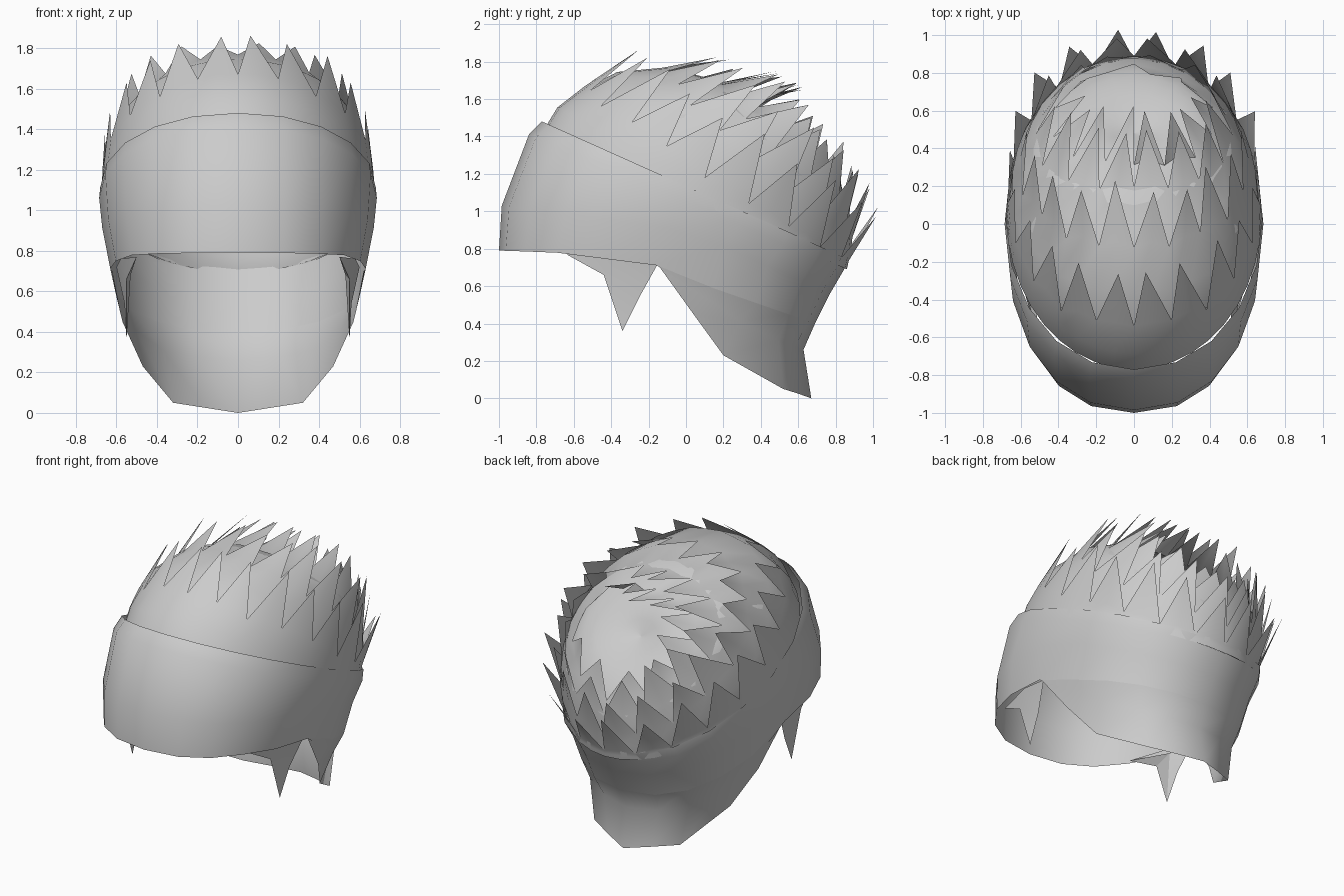
import bpy, math, random
from mathutils import Vector

random.seed(4)
if "Cube" in bpy.data.objects:
    bpy.data.objects.remove(bpy.data.objects["Cube"])

grey = bpy.data.materials.new("plain_grey")
grey.use_nodes = True
grey.diffuse_color = (0.6, 0.6, 0.6, 1)
grey.node_tree.nodes["Principled BSDF"].inputs["Base Color"].default_value = (0.6, 0.6, 0.6, 1)


def make(name, verts, faces, angle=40):
    mesh = bpy.data.meshes.new(name)
    mesh.from_pydata([tuple(v) for v in verts], [], faces)
    mesh.materials.append(grey)
    mesh.update()
    obj = bpy.data.objects.new(name, mesh)
    bpy.context.collection.objects.link(obj)
    bpy.ops.object.select_all(action="DESELECT")
    obj.select_set(True)
    bpy.context.view_layer.objects.active = obj
    bpy.ops.object.shade_smooth_by_angle(angle=math.radians(angle))


def loft(name, rows, closed=True, angle=40):
    n = len(rows[0])
    verts = [p for row in rows for p in row]
    faces = []
    for r in range(len(rows) - 1):
        for i in range(n if closed else n - 1):
            j = (i + 1) % n
            faces.append((r * n + i, r * n + j, (r + 1) * n + j, (r + 1) * n + i))
    make(name, verts, faces, angle)


def piecewise(points, x):
    if x <= points[0][0]:
        return points[0][1]
    for (a, u), (b, v) in zip(points, points[1:]):
        if x <= b:
            return u + (v - u) * (x - a) / (b - a)
    return points[-1][1]


# Headband: tilted rings, tall in front and low behind
COLS = 20


def band_ring(width, power, heights):
    front, back = heights[0][0], heights[-1][0]
    ring = []
    for i in range(COLS):
        a = math.tau * i / COLS
        s, c = math.sin(a), math.cos(a)
        x = width * math.copysign(abs(s) ** (2 / power), s)
        y = (front + back) / 2 - (back - front) / 2 * math.copysign(abs(c) ** (2 / power), c)
        ring.append(Vector((x, y, piecewise(heights, y))))
    return ring


band_hem = band_ring(0.63, 2.3, [(-1, 0.79), (-0.7, 0.78), (-0.15, 0.71), (0, 0.64), (0.69, 0.4)])
loft("headband", [
    band_hem,
    band_ring(0.67, 2.2, [(-0.985, 1.03), (0, 0.9), (0.77, 0.56)]),
    band_ring(0.685, 2.2, [(-0.84, 1.41), (0, 1.06), (0.84, 0.68)]),
    band_ring(0.68, 2.1, [(-0.77, 1.48), (0.1, 1.09), (0.57, 0.88), (0.87, 0.74)]),
])

# Scalp: rings that lean back from the hairline to a crown facing the rear
FRONT = [(-0.77, 1.42), (-0.66, 1.6), (-0.42, 1.74), (-0.1, 1.77), (0.18, 1.7), (0.38, 1.57), (0.5, 1.38)]
BACK = [(0.86, 0.69), (0.89, 0.82), (0.89, 0.94), (0.85, 1.06), (0.77, 1.17), (0.65, 1.28), (0.5, 1.38)]
WIDTH = [0.675, 0.668, 0.615, 0.53, 0.41, 0.24, 0]
CORE = Vector((0, 0.15, 0.95))


def along(values, t):
    i = min(int(t), len(values) - 2)
    return Vector(values[i]).lerp(Vector(values[i + 1]), t - i)


def scalp(a, t, lift=0.0):
    f, b = along(FRONT, t), along(BACK, t)
    w = along([(v, 0) for v in WIDTH], t)[0]
    m = (f + b) / 2 + (f - b) / 2 * math.cos(a)
    p = Vector((w * math.sin(a), m[0], m[1]))
    return p + (p - CORE).normalized() * lift


angles = [math.tau * i / 24 for i in range(24)]
loft("scalp", [[scalp(a, t / 2, -0.03 if t else -0.004) for a in angles] for t in range(13)])


# Hair layers: swept bands whose free edge is cut into spikes
def hair_layer(name, count, front_t, back_t, length, flare):
    n = count * 2
    low, mid, edge, tips = [], [], [], []
    for i in range(n):
        a = math.tau * i / n
        back = (1 - math.cos(a)) / 2
        level = front_t + (back_t - front_t) * back
        start = max(0, level - 1.6)
        t = level - (0.2 * random.random() if i % 2 == 0 else 0)
        low.append(scalp(a, start, -0.012 if start else 0))
        mid.append(scalp(a, (start + t) / 2))
        edge.append(scalp(a, t))
        if i % 2:
            step = (scalp(a, t + 0.4) - scalp(a, t)).normalized()
            out = (edge[-1] - CORE).normalized()
            side = Vector((math.cos(a), 0, 0)) * random.uniform(-0.04, 0.04)
            tips.append(edge[-1] + step * length * (1 - 0.2 * back) * random.uniform(0.8, 1.05)
                        + out * (flare * (1 - back) + 0.1 * back) + side)
    faces = []
    for r in (0, n):
        for i in range(n):
            j = (i + 1) % n
            faces.append((r + i, r + j, r + n + j, r + n + i))
    for k in range(count):
        i, tip = 2 * k, 3 * n + k
        faces.append((2 * n + i, 2 * n + i + 1, tip))
        faces.append((2 * n + i + 1, 2 * n + (i + 2) % n, tip))
    make(name, low + mid + edge + tips, faces, 50)


hair_layer("front_hair_layer", 20, 1.55, 0.45, 0.37, 0.03)
hair_layer("middle_hair_layer", 18, 3.0, 1.5, 0.36, 0.14)
hair_layer("upper_hair_layer", 14, 4.1, 2.4, 0.34, 0.24)
hair_layer("crown_hair_layer", 12, 4.8, 3.2, 0.3, 0.27)

# Nape flap: continues down from the back half of the band hem
half = [(0.62, -0.14, 0.7), (0.57, 0.04, 0.45), (0.47, 0.2, 0.23),
        (0.32, 0.52, 0.05), (0.16, 0.6, 0.025), (0, 0.67, 0)]
nape_low = [Vector(p) for p in half] + [Vector((-x, y, z)) for x, y, z in reversed(half[:-1])]
nape_top = band_hem[COLS // 4:COLS * 3 // 4 + 1]
nape_mid = []
for upper, lower in zip(nape_top, nape_low):
    p = upper.lerp(lower, 0.35)
    p.y -= 0.08 * max(0, p.y)
    nape_mid.append(p)
loft("nape_flap", [nape_low, nape_mid, nape_top], closed=False, angle=80)

# Side locks: folded points in front of each ear
for side, name in ((1, "left_side_lock"), (-1, "right_side_lock")):
    pts = [(0.5, -0.64, 0.77), (0.55, -0.44, 0.66), (0.55, -0.34, 0.36), (0.56, -0.25, 0.54),
           (0.6, -0.15, 0.72), (0.58, -0.36, 0.76), (0.53, -0.29, 0.68)]
    verts = [(side * x, y, z) for x, y, z in pts]
    make(name, verts, [(0, 1, 5), (1, 2, 3), (1, 3, 5), (3, 4, 5), (0, 1, 6), (1, 2, 6), (2, 3, 6), (3, 4, 6)], 20)
